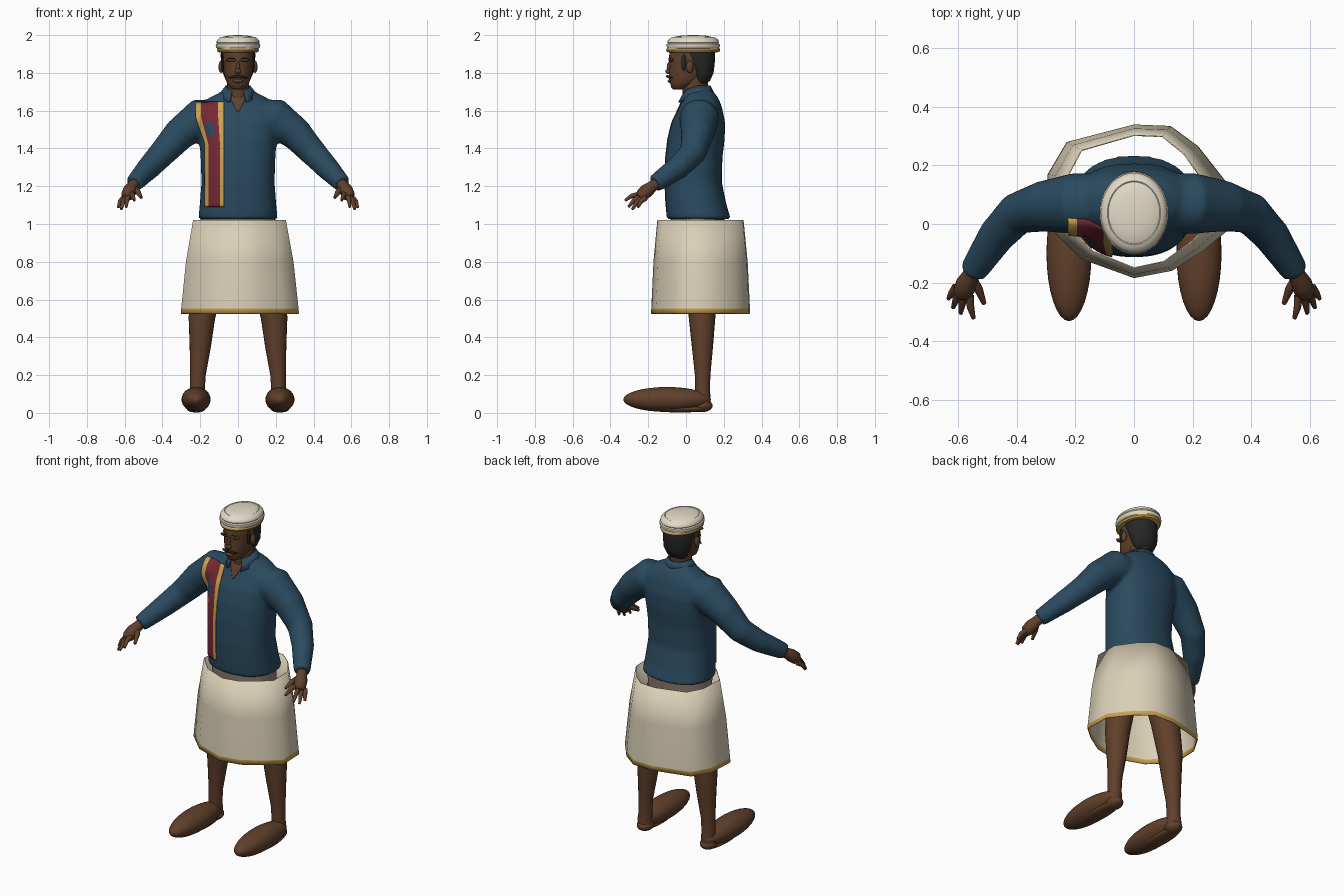
import bpy, bmesh, math
from mathutils import Vector

if "Cube" in bpy.data.objects:
    bpy.data.objects.remove(bpy.data.objects["Cube"])


def material(name, *rgb):
    m = bpy.data.materials.new(name)
    m.use_nodes = True
    m.diffuse_color = (*rgb, 1)
    m.node_tree.nodes["Principled BSDF"].inputs["Base Color"].default_value = (*rgb, 1)
    return m


SKIN = material("brown skin", .118, .051, .024)
BLUE = material("jacket blue", .023, .069, .115)
CREAM = material("cream cloth", .7, .63, .47)
WHITE = material("cap ivory", .76, .7, .57)
GOLD = material("gold trim", .6, .36, .08)
RED = material("scarf red", .18, .022, .036)
HAIR = material("black hair", .02, .02, .02)
TAUPE = material("waist taupe", .3, .24, .18)


def finish(name, bm, mats, angle=50, normals=True):
    if normals:
        bmesh.ops.recalc_face_normals(bm, faces=bm.faces)
    mesh = bpy.data.meshes.new(name)
    bm.to_mesh(mesh)
    bm.free()
    for m in mats:
        mesh.materials.append(m)
    mesh.shade_smooth()
    mesh.set_sharp_from_angle(angle=math.radians(angle))
    ob = bpy.data.objects.new(name, mesh)
    bpy.context.collection.objects.link(ob)
    return ob


def loft(bm, rings, caps=True):
    """Bridge rings of points into a surface."""
    loops = [[bm.verts.new(p) for p in r] for r in rings]
    n = len(loops[0])
    for a, b in zip(loops, loops[1:]):
        for i in range(n):
            j = (i + 1) % n
            bm.faces.new((a[i], a[j], b[j], b[i]))
    if caps:
        bm.faces.new(loops[0])
        bm.faces.new(loops[-1])


def oval(z, rx, front, back, n=32, power=2.0):
    """Horizontal oval spanning front..back in y."""
    pts = []
    for i in range(n):
        c, s = math.cos(math.tau * i / n), math.sin(math.tau * i / n)
        x = math.copysign(abs(c) ** (2 / power), c) * rx
        y = math.copysign(abs(s) ** (2 / power), s) * (back - front) / 2
        pts.append(Vector((x, y + (front + back) / 2, z)))
    return pts


def tube(bm, path, ref, side=1, n=16):
    """Tapered tube through (x, y, z, radius) points."""
    pts = [Vector((p[0] * side, p[1], p[2])) for p in path]
    rings = []
    for i, p in enumerate(pts):
        t = (pts[min(i + 1, len(pts) - 1)] - pts[max(i - 1, 0)]).normalized()
        u = t.cross(Vector(ref)).normalized()
        v = t.cross(u)
        rings.append([p + (u * math.cos(a) + v * math.sin(a)) * path[i][3]
                      for a in (math.tau * k / n for k in range(n))])
    loft(bm, rings)


def ball(bm, centre, radii, seg=24):
    vs = bmesh.ops.create_uvsphere(bm, u_segments=seg, v_segments=seg // 2, radius=1)["verts"]
    for v in vs:
        v.co = Vector([c + a * r for c, a, r in zip(centre, v.co, radii)])


UP, ACROSS = (0, 0, 1), (0, 1, 0)

# Jacket: torso and sleeves fused into one smooth garment
bm = bmesh.new()
torso = [(1.025, .21, -.102, .238), (1.10, .203, -.108, .215), (1.22, .194, -.114, .19),
         (1.35, .198, -.11, .193), (1.45, .205, -.098, .205), (1.54, .215, -.075, .207),
         (1.62, .205, -.035, .19), (1.67, .15, -.012, .17), (1.70, .09, .01, .145), (1.715, .07, .04, .125)]
loft(bm, [oval(*r, power=2.3) for r in torso])
arm = [(.1, .07, 1.56, .1), (.2, .07, 1.56, .105), (.31, .06, 1.475, .087), (.40, .035, 1.375, .072),
       (.47, -.04, 1.30, .063), (.552, -.165, 1.213, .047)]
for s in (1, -1):
    tube(bm, arm, UP, s, 24)
jacket = finish("jacket", bm, [BLUE])
mod = jacket.modifiers.new("fuse", "REMESH")
mod.mode, mod.voxel_size, mod.use_smooth_shade = "VOXEL", .011, True
mod = jacket.modifiers.new("soften", "SMOOTH")
mod.factor, mod.iterations = .5, 7


def plate(name, rows, cols, edge, z0, z1, mats, rule, offset):
    """Thin cloth laid onto the front of the jacket."""
    bm = bmesh.new()
    grid = []
    for i in range(rows + 1):
        t = i / rows
        left, right = edge(t)
        grid.append([bm.verts.new((left + (right - left) * j / cols, -.15, z0 + (z1 - z0) * t))
                     for j in range(cols + 1)])
    for i in range(rows):
        for j in range(cols):
            f = bm.faces.new((grid[i][j], grid[i][j + 1], grid[i + 1][j + 1], grid[i + 1][j]))
            f.material_index = rule(i, j)
    ob = finish(name, bm, mats, 80, normals=False)
    wrap = ob.modifiers.new("lay", "SHRINKWRAP")
    wrap.target, wrap.wrap_method, wrap.offset = jacket, "PROJECT", offset
    wrap.use_project_x = wrap.use_project_z = False
    wrap.use_project_y = wrap.use_positive_direction = wrap.use_negative_direction = True
    ob.modifiers.new("cloth", "SOLIDIFY").thickness = .005


# Scarf with gold borders and a blue pocket patch
def scarf_edge(t):
    return -.178 - .047 * min(1, max(0, (t - .6) / .25)), -.075


def scarf_rule(i, j):
    if j < 3 or j > 11:
        return 1
    return 2 if 27 <= i < 32 and 4 <= j < 9 else 0


plate("scarf", 40, 15, scarf_edge, 1.09, 1.648, [RED, GOLD, BLUE], scarf_rule, .009)
plate("open_neck", 10, 6, lambda t: (-.004 - .05 * t, .004 + .05 * t), 1.595, 1.69, [SKIN],
      lambda i, j: 0, .005)

# Folded collar, open at the front
bm = bmesh.new()
strip = []
for i in range(25):
    a = math.radians(-62 + 304 * i / 24)
    f = max(0, -math.sin(a))
    c, s = math.cos(a), math.sin(a)
    strip.append((bm.verts.new((.066 * c, .058 + .072 * s, 1.732 - .025 * f)),
                  bm.verts.new((.098 * c, .063 + .088 * s - .03 * f, 1.69 - .05 * f))))
for a, b in zip(strip, strip[1:]):
    bm.faces.new((a[0], b[0], b[1], a[1]))
finish("collar", bm, [BLUE]).modifiers.new("cloth", "SOLIDIFY").thickness = .008

# Head and neck
bm = bmesh.new()
loft(bm, [oval(*r) for r in [(1.6, .06, -.01, .12), (1.68, .056, -.018, .112), (1.78, .058, -.02, .12)]])
loft(bm, [oval(*r) for r in [
    (1.712, .024, -.066, -.01), (1.722, .042, -.078, .02), (1.745, .058, -.084, .06),
    (1.775, .068, -.09, .1), (1.81, .076, -.089, .125), (1.85, .081, -.086, .135),
    (1.89, .084, -.09, .138), (1.935, .08, -.08, .13)]])
ball(bm, (0, -.09, 1.808), (.017, .02, .014), 16)
ball(bm, (0, -.088, 1.83), (.01, .014, .03), 16)
ball(bm, (0, -.085, 1.757), (.026, .012, .01), 16)
for s in (1, -1):
    ball(bm, (s * .09, .02, 1.832), (.013, .02, .033), 16)
    ball(bm, (s * .033, -.078, 1.868), (.03, .016, .009), 16)
finish("head", bm, [SKIN])

# Hair, brows and moustache
bm = bmesh.new()
loft(bm, [oval(*r) for r in [
    (1.735, .04, .055, .1), (1.76, .064, .045, .128), (1.80, .081, .03, .146),
    (1.85, .089, .0, .152), (1.89, .092, -.03, .154), (1.93, .09, -.045, .15)]])
for s in (1, -1):
    ball(bm, (s * .081, -.012, 1.855), (.007, .013, .045), 12)
    ball(bm, (s * .034, -.084, 1.875), (.02, .012, .003), 12)
    tube(bm, [(-.004, -.1, 1.783, .006), (.02, -.096, 1.78, .007), (.04, -.083, 1.774, .005),
              (.052, -.072, 1.776, .002)], UP, s, 8)
finish("hair_and_moustache", bm, [HAIR])

# Round cap with stacked rolls and a gold band
bm = bmesh.new()
profile = [(.095, 1.908), (.107, 1.911), (.111, 1.92), (.108, 1.929), (.114, 1.933), (.118, 1.942),
           (.117, 1.952), (.111, 1.957), (.114, 1.962), (.112, 1.971), (.106, 1.979), (.098, 1.986),
           (.091, 1.989), (.088, 1.987), (.078, 1.992), (.05, 1.998), (.01, 2.0)]
rings = []
for r, z in profile:
    ry = r * 1.2 + (.01 if z < 1.93 else 0)
    rings.append(oval(z, r, .038 - ry, .038 + ry, 40))
loft(bm, rings)
for f in bm.faces:
    f.material_index = int(f.calc_center_median().z < 1.93)
finish("cap", bm, [WHITE, GOLD], 40)

# Waist under the jacket
bm = bmesh.new()
loft(bm, [oval(.78, .17, -.04, .17), oval(.9, .195, -.07, .19), oval(1.05, .2, -.085, .205)])
finish("waist", bm, [TAUPE])

# Wrapped skirt with a gold hem
outline = [(0, -.185), (.13, -.16), (.24, -.09), (.323, -.02), (.318, .14), (.22, .265), (.125, .335),
           (0, .34), (-.23, .28), (-.295, .17), (-.303, 0), (-.18, -.12)]
bm = bmesh.new()
loft(bm, [[(x * sx, .07 + (y - .07) * sy, z) for x, y in outline] for z, sx, sy in
          [(.525, 1, 1), (.553, .992, .995), (.8, .91, .95), (1.02, .785, .87)]], caps=False)
for f in bm.faces:
    f.material_index = int(f.calc_center_median().z < .55)
skirt = finish("skirt", bm, [CREAM, GOLD], 60)
skirt.modifiers.new("cloth", "SOLIDIFY").thickness = .004

# Limbs: bare legs, rounded feet with flat soles, and hands
leg = [(.11, .07, .9, .09), (.16, .08, .7, .082), (.192, .085, .5, .07), (.2, .087, .35, .056),
       (.212, .088, .2, .041), (.215, .088, .12, .039), (.215, .09, .03, .043)]
fingers = [(.548, -.322, 1.125), (.592, -.305, 1.09), (.618, -.285, 1.077), (.634, -.255, 1.088)]
for s, side in ((1, "left"), (-1, "right")):
    bm = bmesh.new()
    tube(bm, leg, ACROSS, s, 20)
    finish(side + "_leg", bm, [SKIN])
    bm = bmesh.new()
    ball(bm, (s * .222, -.1, .071), (.077, .232, .066), 32)
    ball(bm, (s * .215, .085, .038), (.047, .056, .034))
    ball(bm, (s * .222, -.03, .022), (.05, .165, .02))
    finish(side + "_foot", bm, [SKIN])
    bm = bmesh.new()
    tube(bm, [(.535, -.14, 1.228, .03), (.56, -.18, 1.198, .03), (.572, -.205, 1.178, .037),
              (.585, -.235, 1.152, .034), (.59, -.25, 1.142, .02)], UP, s)
    for k, (x, y, z) in enumerate(fingers):
        base = Vector((.562 + .015 * k, -.245 + .01 * k, 1.158 - .007 * k))
        mid = (base + Vector((x, y, z))) / 2 + Vector((.003, -.003, .008))
        tube(bm, [(*base, .015), (*mid, .0125), (x, y, z, .007)], UP, s, 10)
    tube(bm, [(.555, -.185, 1.19, .018), (.53, -.225, 1.17, .015), (.512, -.272, 1.14, .008)], UP, s, 10)
    finish(side + "_hand", bm, [SKIN])
